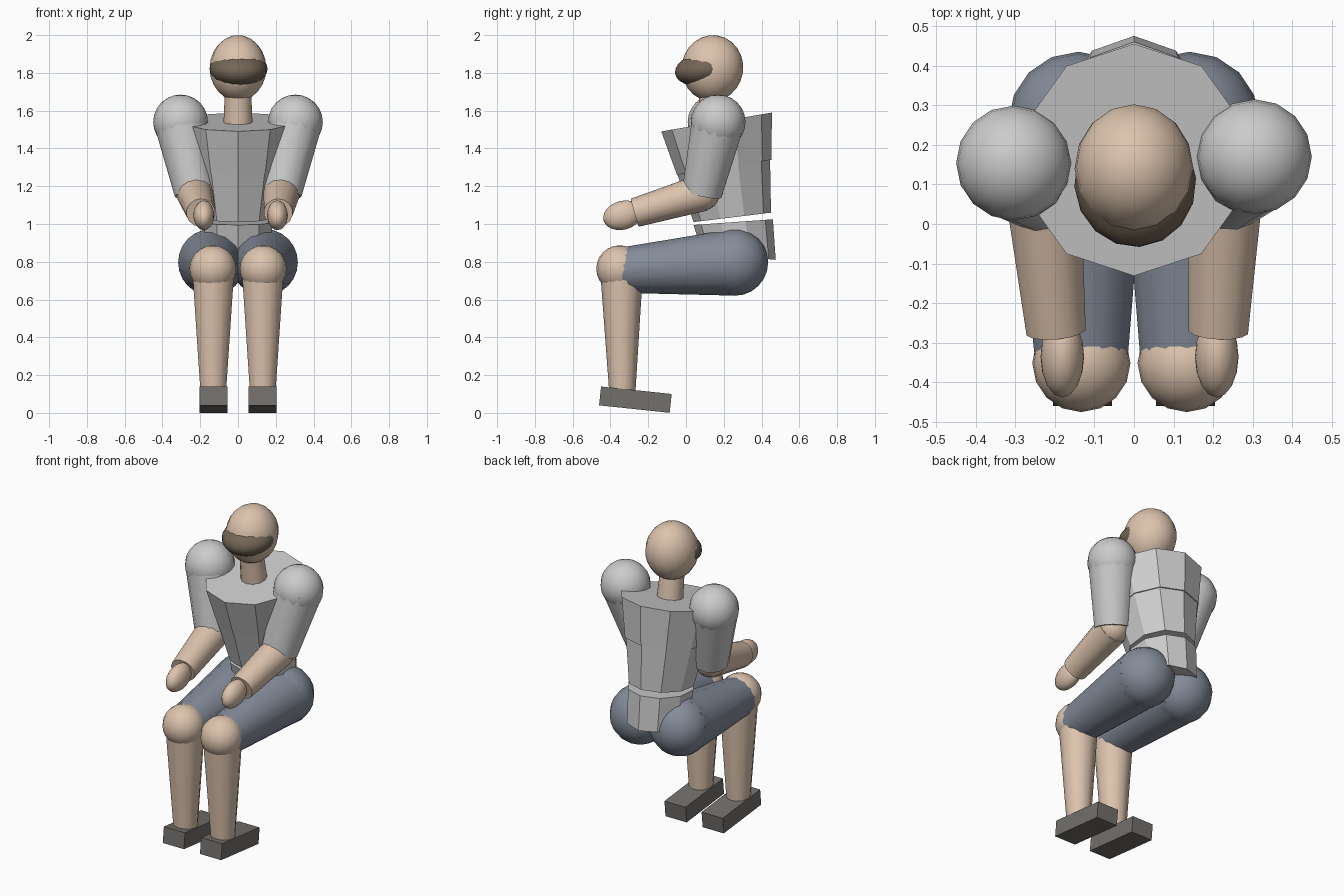
import bpy, bmesh, math
from mathutils import Vector, Matrix

if "Cube" in bpy.data.objects:
    bpy.data.objects.remove(bpy.data.objects["Cube"])


def material(name, rgb):
    m = bpy.data.materials.new(name)
    m.diffuse_color = (*rgb, 1)
    m.use_nodes = True
    m.node_tree.nodes["Principled BSDF"].inputs["Base Color"].default_value = m.diffuse_color
    return m


SKIN = material("skin", (0.72, 0.55, 0.42))
SHORTS = material("shorts_blue", (0.23, 0.26, 0.32))
SHOE = material("shoe_dark", (0.17, 0.16, 0.15))
DARK = material("dark_brown", (0.17, 0.13, 0.09))


def finish(name, bm, mat=None, smooth=True):
    bmesh.ops.recalc_face_normals(bm, faces=bm.faces)
    me = bpy.data.meshes.new(name)
    bm.to_mesh(me)
    bm.free()
    ob = bpy.data.objects.new(name, me)
    bpy.context.collection.objects.link(ob)
    if mat:
        me.materials.append(mat)
    if smooth:
        bpy.ops.object.select_all(action='DESELECT')
        bpy.context.view_layer.objects.active = ob
        ob.select_set(True)
        bpy.ops.object.shade_smooth_by_angle(angle=math.radians(50))
    return ob


def ellipsoid(name, loc, radii, mat=None, tilt=0, yaw=0):
    bm = bmesh.new()
    mx = (Matrix.Translation(loc) @ Matrix.Rotation(math.radians(yaw), 4, 'Z')
          @ Matrix.Rotation(math.radians(tilt), 4, 'X') @ Matrix.Diagonal((*radii, 1)))
    bmesh.ops.create_uvsphere(bm, u_segments=16, v_segments=12, radius=1, matrix=mx)
    return finish(name, bm, mat)


def limb(name, a, b, ra, rb, mat=None, n=14):
    a, b = Vector(a), Vector(b)
    d = b - a
    mx = Matrix.Translation((a + b) / 2) @ d.to_track_quat('Z', 'Y').to_matrix().to_4x4()
    bm = bmesh.new()
    bmesh.ops.create_cone(bm, cap_ends=True, segments=n, radius1=ra, radius2=rb,
                          depth=d.length, matrix=mx)
    return finish(name, bm, mat)


def torso_block(name, lower, upper, n=10):
    # each ring: centre y, centre z, half width, half depth, rise from front to back
    bm = bmesh.new()
    rings = []
    for y, z, rx, ry, rise in (lower, upper):
        ring = []
        for i in range(n):
            t = 2 * math.pi * i / n
            c = math.cos(t)
            ring.append(bm.verts.new((rx * math.sin(t), y - ry * c, z - rise * c / 2)))
        rings.append(ring)
        bm.faces.new(ring)
    for i in range(n):
        j = (i + 1) % n
        bm.faces.new((rings[0][i], rings[0][j], rings[1][j], rings[1][i]))
    return finish(name, bm, smooth=False)


# Trunk
torso_block("pelvis", (0.28, 0.83, 0.18, 0.195, -0.04), (0.25, 1.01, 0.19, 0.21, 0.03))
torso_block("abdomen", (0.245, 1.035, 0.19, 0.205, 0.05), (0.20, 1.30, 0.24, 0.245, 0.08))
torso_block("chest", (0.202, 1.30, 0.245, 0.25, 0.08), (0.162, 1.54, 0.29, 0.293, 0.10))

# Neck, head and dark face band
limb("neck", (0, 0.165, 1.50), (0, 0.135, 1.70), 0.078, 0.070, SKIN, 12)
ellipsoid("head", (0, 0.14, 1.825), (0.15, 0.163, 0.175), SKIN, -8)
ellipsoid("face_band", (0.003, 0.105, 1.82), (0.154, 0.165, 0.092), DARK, 8, 4)

for side, s in (("left", -1), ("right", 1)):
    # Arm
    shoulder = (s * 0.304, 0.162 + s * 0.008, 1.54)
    elbow = (s * 0.23, 0.085, 1.165)
    wrist = (s * 0.205 + 0.008, -0.27, 1.06)
    ellipsoid(side + "_shoulder", shoulder, (0.145,) * 3)
    limb(side + "_sleeve", shoulder, elbow, 0.142, 0.108)
    ellipsoid(side + "_elbow", elbow, (0.095,) * 3, SKIN)
    limb(side + "_forearm", elbow, wrist, 0.098, 0.077, SKIN)
    ellipsoid(side + "_hand", (s * 0.195 + 0.014, -0.335, 1.046),
              (0.055, 0.105, 0.076), SKIN, 15)

    # Leg
    hip = (s * 0.14, 0.258, 0.797)
    knee = (s * 0.133, -0.351, 0.763)
    ellipsoid(side + "_hip", hip, (0.177,) * 3, SHORTS)
    limb(side + "_thigh", hip, (s * 0.133, -0.34, 0.755), 0.177, 0.12, SHORTS)
    ellipsoid(side + "_knee", knee, (0.124,) * 3, SKIN)
    limb(side + "_shin", (s * 0.131, -0.341, 0.76), (s * 0.131, -0.337, 0.09),
         0.114, 0.068, SKIN)

    # Shoe, toe raised a little
    bm = bmesh.new()
    bmesh.ops.create_cube(bm, size=1, matrix=Matrix.Translation((s * 0.13, -0.268, 0.07))
                          @ Matrix.Rotation(math.radians(-6), 4, 'X')
                          @ Matrix.Diagonal((0.148, 0.376, 0.10, 1)))
    finish(side + "_shoe", bm, SHOE, smooth=False)
